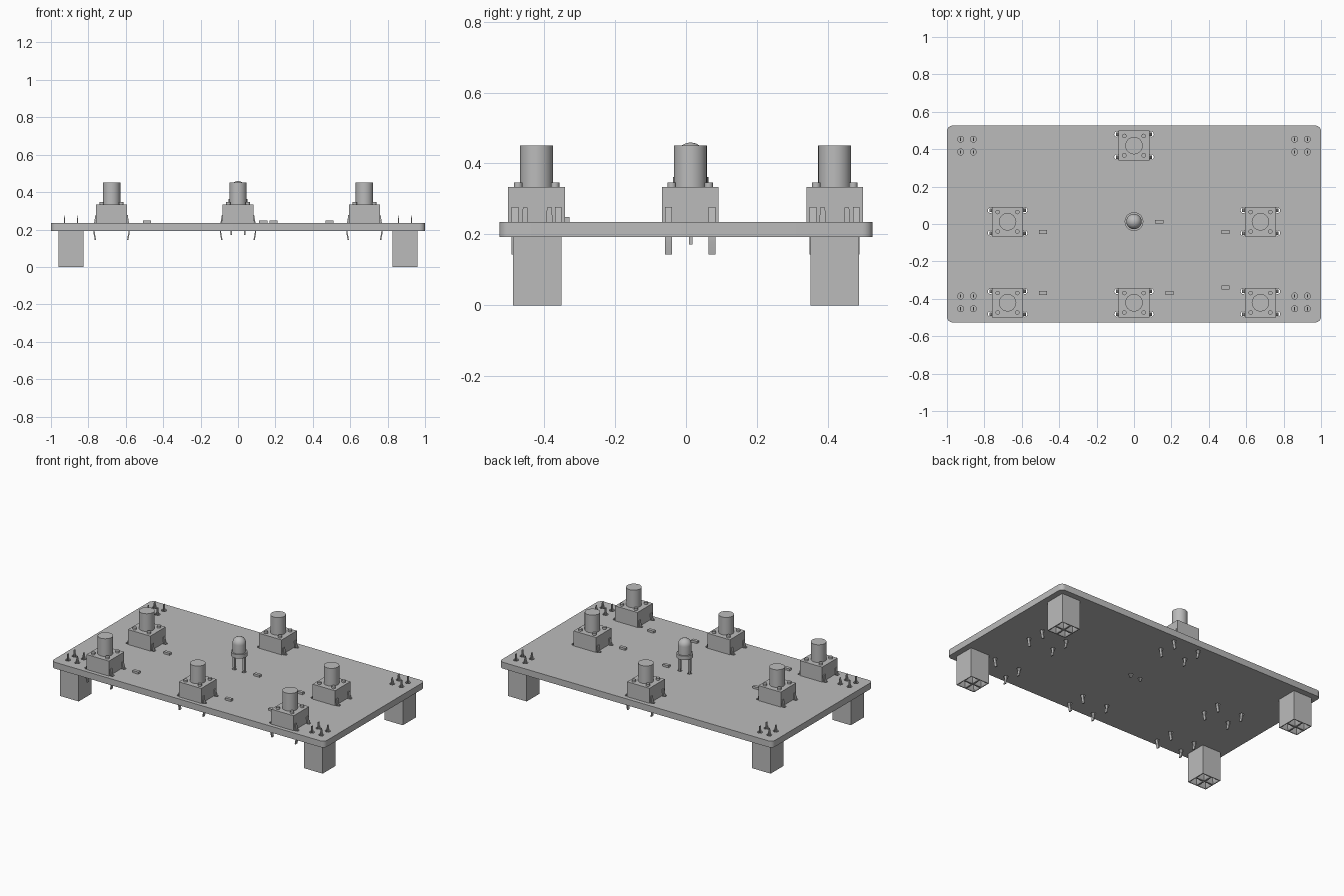
import bpy, bmesh, math
from mathutils import Matrix, Vector

if "Cube" in bpy.data.objects:
    bpy.data.objects.remove(bpy.data.objects["Cube"])

grey = bpy.data.materials.new("plain_grey")
grey.use_nodes = True
grey.diffuse_color = (0.5, 0.5, 0.5, 1)
grey.node_tree.nodes["Principled BSDF"].inputs["Base Color"].default_value = (0.5, 0.5, 0.5, 1)

BOARD_BOTTOM, BOARD_TOP = 0.193, 0.235
BUTTONS = [(-0.676, 0.012), (0.676, 0.012), (0, 0.419),
           (-0.676, -0.421), (0, -0.421), (0.676, -0.421)]
CHIPS = [(-0.486, -0.042), (0.135, 0.012), (0.489, -0.042),
         (0.489, -0.339), (-0.486, -0.368), (0.191, -0.368)]
HEADERS = [(sx * 0.893, sy * 0.419) for sx in (-1, 1) for sy in (-1, 1)]
LED = (0, 0.013)
CORNERS = [(-1, -1), (-1, 1), (1, -1), (1, 1)]
PIN = 0.034      # header pin offset from the header centre
LEG = (0.092, 0.061)


def box(bm, x, y, z0, z1, w, d):
    m = Matrix.Translation((x, y, (z0 + z1) / 2)) @ Matrix.Diagonal((w, d, z1 - z0, 1))
    bmesh.ops.create_cube(bm, size=1, matrix=m)


def cylinder(bm, x, y, z0, z1, r, sides=32):
    bmesh.ops.create_cone(bm, cap_ends=True, segments=sides, radius1=r, radius2=r,
                          depth=z1 - z0, matrix=Matrix.Translation((x, y, (z0 + z1) / 2)))


def strip(bm, path, y, width, thick):
    """Bent metal strip following (x, z) points."""
    rings = []
    for x, z in path:
        rings.append([bm.verts.new((x + a * thick / 2, y + b * width / 2, z))
                      for a, b in ((-1, -1), (1, -1), (1, 1), (-1, 1))])
    for low, high in zip(rings, rings[1:]):
        for i in range(4):
            j = (i + 1) % 4
            bm.faces.new((low[i], low[j], high[j], high[i]))
    bm.faces.new(rings[0])
    bm.faces.new(rings[-1])


def lathe(bm, profile, sides=32):
    verts = [bm.verts.new((r, 0, z)) for r, z in profile]
    edges = [bm.edges.new(pair) for pair in zip(verts, verts[1:])]
    bmesh.ops.spin(bm, geom=verts + edges, cent=(0, 0, 0), axis=(0, 0, 1),
                   angle=2 * math.pi, steps=sides)
    bmesh.ops.remove_doubles(bm, verts=bm.verts[:], dist=0.0001)


def finish(bm, name):
    bmesh.ops.recalc_face_normals(bm, faces=bm.faces[:])
    mesh = bpy.data.meshes.new(name)
    bm.to_mesh(mesh)
    bm.free()
    mesh.materials.append(grey)
    smooth(mesh)
    return mesh


def smooth(mesh):
    for p in mesh.polygons:
        p.use_smooth = True
    mesh.set_sharp_from_angle(angle=math.radians(35))


def place(mesh, name, spots=((0, 0),)):
    for i, (x, y) in enumerate(spots):
        label = name if len(spots) == 1 else f"{name}_{i + 1}"
        ob = bpy.data.objects.new(label, mesh)
        ob.location = (x, y, 0)
        bpy.context.scene.collection.objects.link(ob)
    return ob


# Circuit board with rounded corners
bm = bmesh.new()
box(bm, 0, 0, BOARD_BOTTOM, BOARD_TOP, 2, 1.052)
upright = [e for e in bm.edges if abs(e.verts[0].co.z - e.verts[1].co.z) > 0.01]
bmesh.ops.bevel(bm, geom=upright, offset=0.03, segments=6, profile=0.5, affect="EDGES")
board = place(finish(bm, "circuit_board"), "circuit_board")

# Drill the pin holes
bm = bmesh.new()
holes = [(x + sx * LEG[0], y + sy * LEG[1], 0.014) for x, y in BUTTONS for sx, sy in CORNERS]
holes += [(x + sx * PIN, y + sy * PIN, 0.016) for x, y in HEADERS for sx, sy in CORNERS]
holes += [(LED[0] + s * 0.036, LED[1], 0.013) for s in (-1, 1)]
for x, y, r in holes:
    cylinder(bm, x, y, BOARD_BOTTOM - 0.05, BOARD_TOP + 0.05, r, 16)
drill = place(finish(bm, "hole_cutter"), "hole_cutter")
drill.hide_render = True
cut = board.modifiers.new("holes", "BOOLEAN")
cut.object = drill
cut.operation = "DIFFERENCE"
cut.solver = "EXACT"
graph = bpy.context.evaluated_depsgraph_get()
drilled = bpy.data.meshes.new_from_object(board.evaluated_get(graph))
board.modifiers.clear()
board.data = drilled
smooth(drilled)
bpy.data.objects.remove(drill)

# Push button housing with corner rivets
bm = bmesh.new()
box(bm, 0, 0, BOARD_TOP, 0.334, 0.164, 0.16)
for sx, sy in CORNERS:
    cylinder(bm, sx * 0.052, sy * 0.052, 0.33, 0.347, 0.012, 16)
place(finish(bm, "button_housing"), "button_housing", BUTTONS)

# Push button plunger
bm = bmesh.new()
cylinder(bm, 0, 0, 0.33, 0.451, 0.0465)
place(finish(bm, "button_plunger"), "button_plunger", BUTTONS)

# Push button snap-in legs
bm = bmesh.new()
for sx, sy in CORNERS:
    path = [(0.083, 0.277), (0.089, 0.24), (0.094, 0.2), (0.093, 0.18), (0.086, 0.143)]
    strip(bm, [(sx * x, z) for x, z in path], sy * LEG[1], 0.019, 0.007)
place(finish(bm, "button_legs"), "button_legs", BUTTONS)

# Small chips
bm = bmesh.new()
box(bm, 0, 0, BOARD_TOP, 0.249, 0.043, 0.021)
place(finish(bm, "chip"), "chip", CHIPS)

# Lamp: flange, cylinder and dome
bm = bmesh.new()
profile = [(0, 0.336), (0.05, 0.336), (0.05, 0.362), (0.041, 0.362)]
for i in range(9):
    a = math.pi / 2 * i / 8
    profile.append((0.041 * math.cos(a), 0.418 + 0.041 * math.sin(a)))
lathe(bm, profile)
place(finish(bm, "lamp_bulb"), "lamp_bulb", [LED])

# Lamp legs, wider above the board
bm = bmesh.new()
for s in (-1, 1):
    box(bm, s * 0.036, 0, 0.172, 0.34, 0.01, 0.01)
    box(bm, s * 0.036, 0, 0.25, 0.34, 0.015, 0.015)
place(finish(bm, "lamp_legs"), "lamp_legs", [LED])

# Header sockets with four funnel openings underneath
bm = bmesh.new()
box(bm, 0, 0, 0, BOARD_BOTTOM, 0.136, 0.136)
for axis in ((1, 0, 0), (0, 1, 0)):
    bmesh.ops.bisect_plane(bm, geom=bm.verts[:] + bm.edges[:] + bm.faces[:],
                           plane_co=(0, 0, 0), plane_no=Vector(axis))
bmesh.ops.recalc_face_normals(bm, faces=bm.faces[:])
under = [f for f in bm.faces if f.normal.z < -0.9]
for thickness, depth in ((0.007, 0), (0.014, -0.015), (0.001, -0.09)):
    bmesh.ops.inset_individual(bm, faces=under, thickness=thickness, depth=depth)
place(finish(bm, "header_socket"), "header_socket", HEADERS)

# Header pins: thin blades tapering to a tip
bm = bmesh.new()
for sx, sy in CORNERS:
    box(bm, sx * PIN, sy * PIN, 0.19, 0.25, 0.006, 0.017)
bm.normal_update()
tops = [f for f in bm.faces if f.normal.z > 0.9]
bmesh.ops.inset_individual(bm, faces=tops, thickness=0.0025, depth=0.026)
place(finish(bm, "header_pins"), "header_pins", HEADERS)
